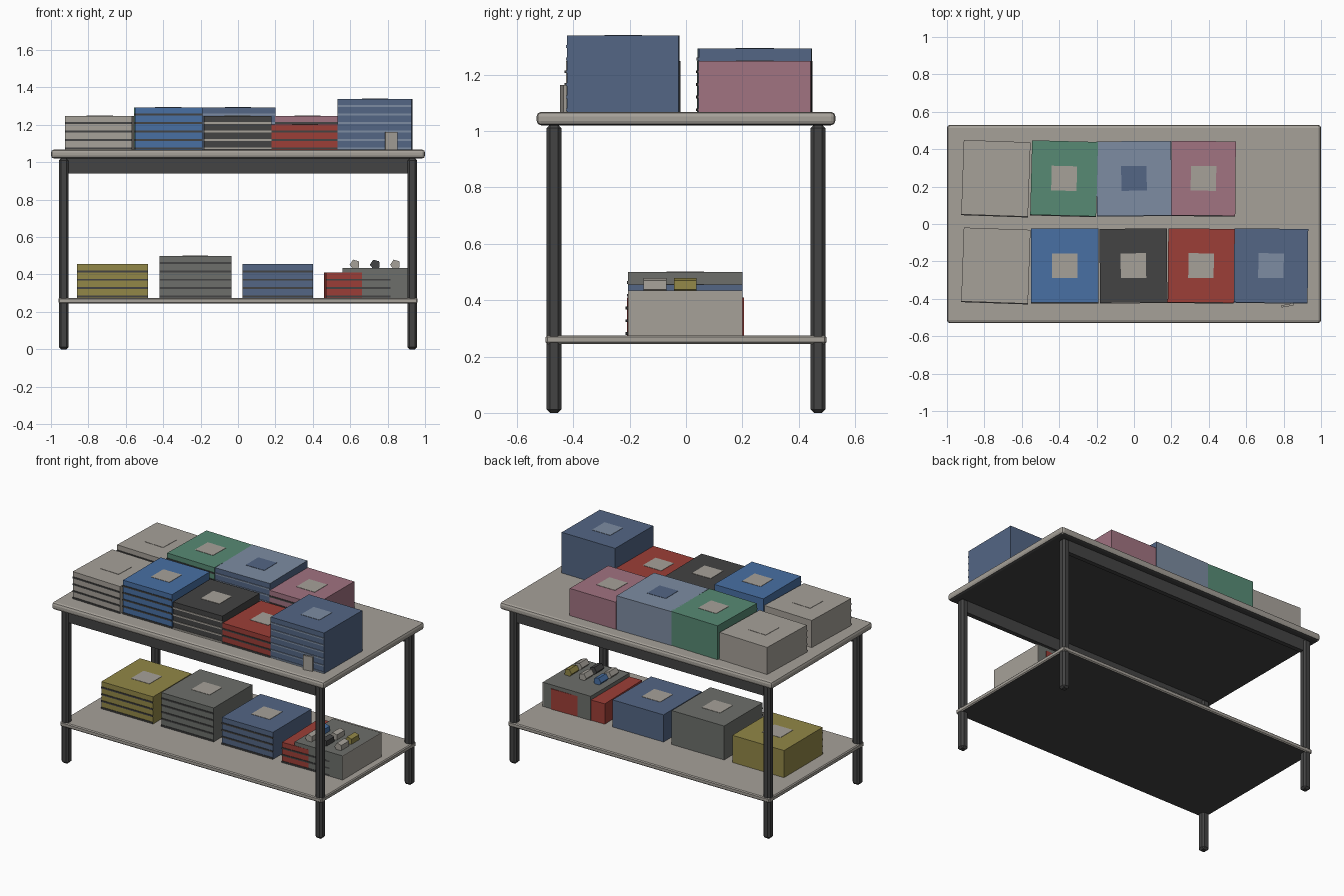
import bpy, bmesh
from math import radians
from mathutils import Matrix, Vector

cube = bpy.data.objects.get("Cube")
if cube:
    bpy.data.objects.remove(cube)


def material(name, code):
    def linear(c):
        return c / 12.92 if c <= 0.04045 else ((c + 0.055) / 1.055) ** 2.4
    rgb = [linear(int(code[i:i + 2], 16) / 255) for i in (0, 2, 4)]
    m = bpy.data.materials.new(name)
    m.use_nodes = True
    m.diffuse_color = (*rgb, 1)
    shader = next(n for n in m.node_tree.nodes if n.type == 'BSDF_PRINCIPLED')
    shader.inputs["Base Color"].default_value = (*rgb, 1)
    return m


MATS = {n: material(n.replace("_", " "), c) for n, c in {
    "light_grey": "A6A199", "dark_grey": "434343", "blue": "4870A4",
    "navy": "536685", "slate": "7D8CA2", "red": "9C3E37", "pink": "A17381",
    "green": "578A74", "olive": "928747", "mid_grey": "6D6F6B"}.items()}


def add_box(bm, lo, hi, slot=0):
    """Axis-aligned box between two corners; returns its faces."""
    lo, hi = Vector(lo), Vector(hi)
    place = Matrix.Translation((lo + hi) / 2) @ Matrix.Diagonal((*(hi - lo), 1))
    made = bmesh.ops.create_cube(bm, size=1, matrix=place)
    faces = {f for v in made["verts"] for f in v.link_faces}
    for f in faces:
        f.material_index = slot
    return faces


def finish(bm, name, colours, loc=(0, 0, 0), turn=0):
    bm.normal_update()
    mesh = bpy.data.meshes.new(name)
    bm.to_mesh(mesh)
    bm.free()
    for c in colours:
        mesh.materials.append(MATS[c])
    ob = bpy.data.objects.new(name, mesh)
    ob.location = loc
    ob.rotation_euler.z = radians(turn)
    bpy.context.collection.objects.link(ob)
    return ob


def block(name, lo, hi, colour, bevel=0, under=None, segments=1):
    """Bevelled box, optionally with a second colour on its underside."""
    bm = bmesh.new()
    add_box(bm, lo, hi)
    if bevel:
        bmesh.ops.bevel(bm, geom=bm.edges[:], offset=bevel, segments=segments,
                        profile=0.5, affect='EDGES')
    bm.normal_update()
    if under:
        for f in bm.faces:
            f.material_index = int(f.normal.z < -0.9)
    return finish(bm, name, [colour] + ([under] if under else []))


# Table frame
block("table_top", (-1, -0.53, 1.02), (1, 0.53, 1.068), "light_grey", 0.016,
      "dark_grey", 2)
block("lower_shelf", (-0.96, -0.498, 0.245), (0.96, 0.498, 0.275),
      "light_grey", 0.006, "dark_grey")
for sx, side in ((1, "left"), (-1, "right")):
    for sy, end in ((1, "back"), (-1, "front")):
        x, y = sx * 0.932, sy * 0.468
        block(f"{end}_{side}_leg", (x - 0.026, y - 0.026, 0),
              (x + 0.026, y + 0.026, 1.022), "dark_grey", 0.012)
for sy, end in ((1, "back"), (-1, "front")):
    block(f"{end}_apron", (-0.92, sy * 0.468 - 0.015, 0.94),
          (0.92, sy * 0.468 + 0.015, 1.022), "dark_grey")

LAYER = 0.045


def stack(name, x0, x1, y0, y1, z, layers, colour, trim="dark_grey",
          label="light_grey", turn=0, side=None):
    """Stacked box: body, raised front stripes and a square label on top."""
    w, d, h = (x1 - x0) / 2, (y1 - y0) / 2, layers * LAYER
    bm = bmesh.new()
    body = add_box(bm, (-w, -d, 0), (w, d, h))
    bm.normal_update()
    if side:
        for f in body:
            if f.normal.x > 0.5 or f.normal.y < -0.5:
                f.material_index = 3
    for i in range(layers):
        low = i * LAYER + 0.002
        add_box(bm, (-w, -d - 0.004, low), (w, -d + 0.004, low + 0.01), 1)
    if label:
        add_box(bm, (-0.068, -0.066, h - 0.003), (0.068, 0.066, h + 0.002), 2)
    finish(bm, name, [colour, trim, label or colour, side or colour],
           ((x0 + x1) / 2, (y0 + y1) / 2, z), turn)


# Stacks on the table top, front row
TOP = 1.068
FRONT = (-0.42, -0.025, TOP)
stack("front_light_stack", -0.917, -0.56, *FRONT, 4, "light_grey", turn=-2)
stack("front_blue_stack", -0.55, -0.19, *FRONT, 5, "blue")
stack("front_dark_stack", -0.183, 0.177, *FRONT, 4, "dark_grey", "light_grey",
      turn=0.5)
stack("front_red_stack", 0.182, 0.535, *FRONT, 3, "red", turn=-0.5)
stack("front_navy_stack", 0.535, 0.93, *FRONT, 6, "navy", "slate", "slate",
      turn=-0.5)

# Stacks on the table top, back row
BACK = (0.045, 0.443, TOP)
stack("back_light_stack", -0.917, -0.56, *BACK, 4, "light_grey", turn=-2)
stack("back_green_stack", -0.55, -0.197, *BACK, 5, "green", turn=-1.5)
stack("back_slate_stack", -0.2, 0.2, *BACK, 5, "slate", "slate", "navy",
      0.5, "navy")
stack("back_pink_stack", 0.2, 0.543, *BACK, 4, "pink", turn=-0.5)

# Stacks on the lower shelf
LOW = (-0.205, 0.2, 0.275)
stack("shelf_olive_stack", -0.86, -0.48, *LOW, 4, "olive")
stack("shelf_grey_stack", -0.42, -0.035, *LOW, 5, "mid_grey")
stack("shelf_navy_stack", 0.025, 0.4, *LOW, 4, "navy")
stack("shelf_red_stack", 0.465, 0.855, *LOW, 3, "red", label=None, turn=1.5)

# Parts bin with a pale end panel
block("parts_bin", (0.56, -0.205, 0.275), (0.908, 0.2, 0.435), "mid_grey")
block("bin_end_panel", (0.908, -0.205, 0.275), (0.912, 0.2, 0.435), "light_grey")

# Small five-sided pieces on the bin
PIECES = (("light_grey", "blue"), ("dark_grey", "light_grey"),
          ("light_grey", "olive"))
for i, row in enumerate(PIECES):
    for j, colour in enumerate(row):
        bm = bmesh.new()
        bmesh.ops.create_cone(bm, cap_ends=True, segments=5, radius1=0.028,
                              radius2=0.028, depth=0.08,
                              matrix=Matrix.Rotation(radians(90), 4, 'X')
                              @ Matrix.Rotation(radians(20), 4, 'Z'))
        finish(bm, f"bin_piece_{i}_{j}", [colour],
               (0.625 + i * 0.108, -0.11 + j * 0.108, 0.453))

# Small upright card in front of the tallest stack
bm = bmesh.new()
add_box(bm, (-0.033, -0.006, 0), (0.033, 0.006, 0.095))
finish(bm, "upright_card", ["light_grey"], (0.82, -0.435, TOP), 10)
